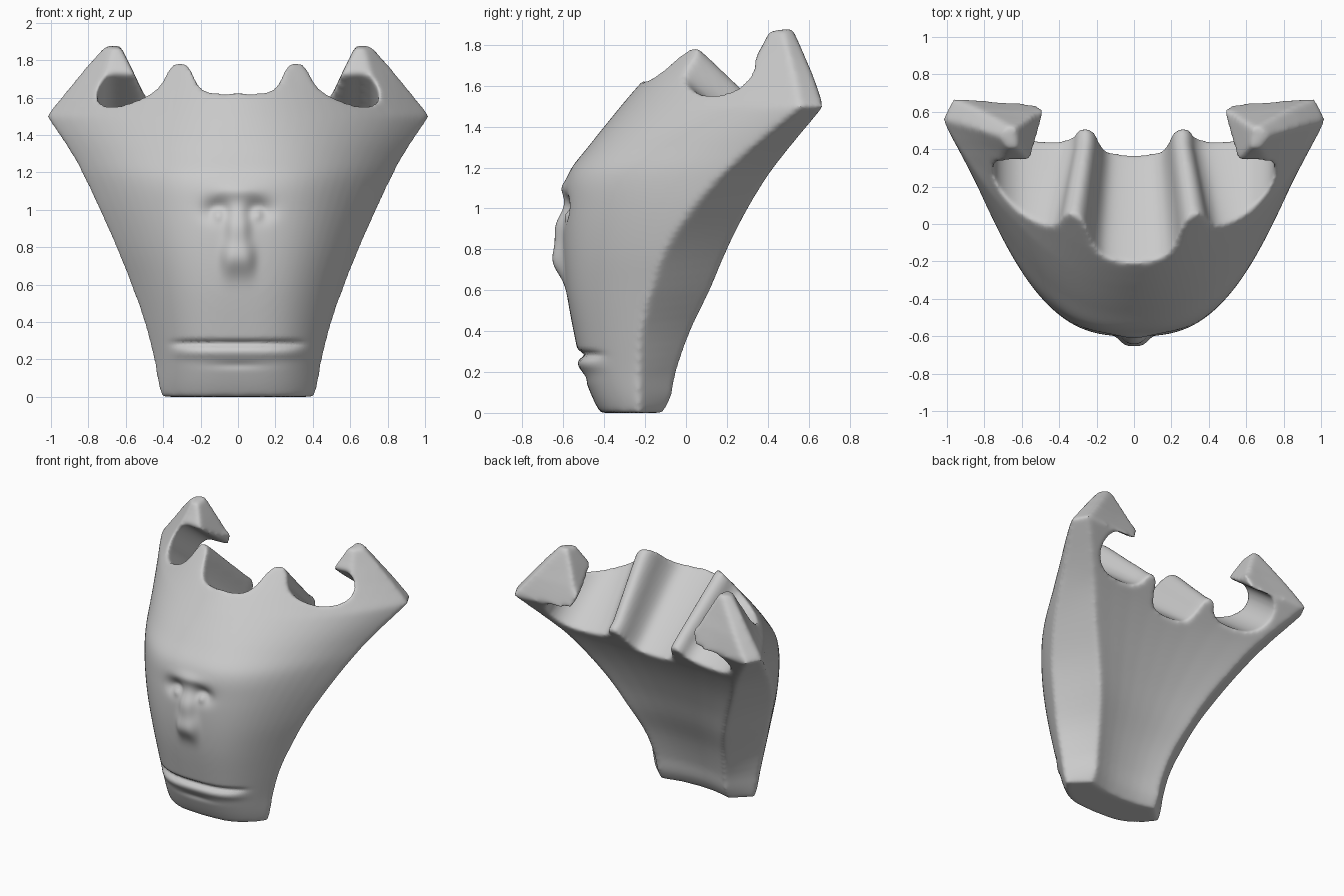
import bpy, bmesh, math

if "Cube" in bpy.data.objects:
    bpy.data.objects.remove(bpy.data.objects["Cube"])

def mesh_object(name, verts, faces):
    me = bpy.data.meshes.new(name)
    bm = bmesh.new()
    vs = [bm.verts.new(v) for v in verts]
    for f in faces:
        bm.faces.new([vs[i] for i in f])
    bmesh.ops.recalc_face_normals(bm, faces=bm.faces)
    bm.to_mesh(me)
    bm.free()
    ob = bpy.data.objects.new(name, me)
    bpy.context.collection.objects.link(ob)
    return ob

def loft(name, rings):
    n = len(rings[0])
    verts = [p for r in rings for p in r]
    faces = [(k * n + i, k * n + (i + 1) % n, (k + 1) * n + (i + 1) % n, (k + 1) * n + i)
             for k in range(len(rings) - 1) for i in range(n)]
    last = (len(rings) - 1) * n
    faces += [tuple(range(n)), tuple(range(last, last + n))]
    return mesh_object(name, verts, faces)

def mirrored(half):
    return half + [(-x, v) for x, v in reversed(half)]

def chaikin(pts):
    out = []
    for (ax, ay), (bx, by) in zip(pts, pts[1:] + pts[:1]):
        out += [(.75 * ax + .25 * bx, .75 * ay + .25 * by),
                (.25 * ax + .75 * bx, .25 * ay + .75 * by)]
    return out

def smooth_levels(rows, steps=4):
    # cubic in-between rows, with slopes taken over the height column
    def slope(i, c):
        a, b = rows[max(i - 1, 0)], rows[min(i + 1, len(rows) - 1)]
        return (b[c] - a[c]) / (b[0] - a[0])
    out = []
    for i in range(len(rows) - 1):
        p, q = rows[i], rows[i + 1]
        h = q[0] - p[0]
        for k in range(steps):
            t = k / steps
            row = [p[0] + h * t]
            for c in range(1, len(p)):
                row.append((2*t**3 - 3*t*t + 1) * p[c] + (t**3 - 2*t*t + t) * h * slope(i, c)
                           + (3*t*t - 2*t**3) * q[c] + (t**3 - t*t) * h * slope(i + 1, c))
            out.append(row)
    return out + [list(rows[-1])]

# Body: height, front y, half width, widest y, back half width, back y, curve power
levels = [
    (0.00, -.42, .415, -.23, .28, -.11, 3.2),
    (0.08, -.46, .435, -.23, .28, -.07, 3.2),
    (0.20, -.505, .455, -.23, .29, -.045, 3.2),
    (0.40, -.55, .505, -.22, .33, .025, 3.1),
    (0.60, -.585, .575, -.17, .40, .12, 3.0),
    (0.80, -.60, .655, -.10, .49, .205, 2.9),
    (1.00, -.595, .745, .03, .60, .305, 2.8),
    (1.17, -.575, .825, .18, .70, .41, 2.6),
    (1.30, -.48, .895, .32, .80, .51, 2.4),
    (1.50, -.32, 1.03, .56, .97, .675, 2.0),
]
horn_levels = [
    (1.50, -.32, 1.03, .56, .97, .675, 2.0),
    (1.65, -.19, .91, .53, .85, .625, 1.9),
    (1.88, 0.04, .72, .47, .67, .525, 1.9),
]
ts = [i / 16 for i in range(17)]
rings = []
for z, yf, w, yw, wb, yb, p in smooth_levels(levels) + smooth_levels(horn_levels, 2)[1:]:
    half = [(w * t, yf + (yw - yf) * t ** p) for t in ts]
    half += [(wb, yb), (wb * .75, yb - .02), (wb * .5, yb - .035), (wb * .25, yb - .043)]
    ring = half + [(0, yb - .045)] + [(-x, y) for x, y in reversed(half[1:])]
    rings.append([(x, y, z) for x, y in ring])
body = loft("mask_body", rings)

# Tilted scalloped outline with hooked horns, extruded along the lean
a = 0.65
sa, ca = math.sin(a), math.cos(a)
half = [(.13, 1.17), (.21, 1.24), (.27, 1.46), (.37, 1.46), (.42, 1.32),
        (.50, 1.28), (.62, 1.28), (.73, 1.36), (.76, 1.48), (.70, 1.585), (.59, 1.575),
        (.50, 1.58), (.48, 1.68), (.57, 1.78), (.70, 1.83), (1.2, 1.62), (1.3, -1.2)]
scallop = chaikin(chaikin(mirrored(half)))

def tapered(x, v, back):
    # inner ridges converge and drop a little towards the back
    k = back * max(0, min(1, (.6 - abs(x)) / .2)) if v < 1.5 else 0
    x, v = x * (1 - .2 * k), v - .2 * k * max(0, v - 1.17)
    return x, v

prism_rings = []
for s, back in ((-4, 0), (-1.05, 0), (-.5, 1), (4, 1)):
    pts = [tapered(x, v, back) for x, v in scallop]
    prism_rings.append([(x, v * sa + s * ca, v * ca - s * sa) for x, v in pts])
prism = loft("scallop_cutter", prism_rings)

# Front outline trimming the inner slope of the horns
outline = mirrored([(.42, 2.1), (.445, 1.64), (.50, 1.61), (.57, 1.76), (.63, 1.88),
                    (.71, 1.88), (1.06, 1.5), (1.3, -.5)])
trim = loft("outline_cutter", [[(x, y, z) for x, z in outline] for y in (-2, 2)])

# Side outline trimming the front of the horns
side = [(-2, -1), (-2, 1.79), (.06, 1.79), (.25, 1.655), (.30, 1.67), (.37, 1.79), (.41, 1.87),
        (.53, 1.88), (.63, 1.66), (.8, 1.5), (.8, -1)]
side_trim = loft("side_cutter", [[(x, y, z) for y, z in side] for x in (-2, 2)])

cutters = (prism, trim, side_trim)
for cutter in cutters:
    cutter.hide_render = True
    m = body.modifiers.new("cut", 'BOOLEAN')
    m.operation = 'INTERSECT'
    m.solver = 'EXACT'
    m.object = cutter
m = body.modifiers.new("remesh", 'REMESH')
m.mode = 'VOXEL'
m.voxel_size = .014
m = body.modifiers.new("soften", 'SMOOTH')
m.factor = .5
m.iterations = 18

dg = bpy.context.evaluated_depsgraph_get()
me = bpy.data.meshes.new_from_object(body.evaluated_get(dg))
body.modifiers.clear()
body.data = me
for cutter in cutters:
    bpy.data.objects.remove(cutter)

# Face relief: x, z, x spread, z spread, outward amount, edge power
relief = [
    (0, .74, .085, .085, .05, 4), (0, .90, .06, .11, .04, 3),    # nose
    (.11, 1.0, .075, .055, -.045, 2), (-.11, 1.0, .075, .055, -.045, 2),  # sockets
    (.105, .975, .03, .032, .03, 2), (-.105, .975, .03, .032, .03, 2),  # eyes
    (0, 1.10, .12, .04, .018, 2),                                 # brow
    (0, .285, .34, .018, -.028, 10), (0, .235, .34, .03, .014, 10),  # mouth
    (0, .17, .15, .02, -.008, 2),                                 # chin crease
]
bm = bmesh.new()
bm.from_mesh(me)
bm.normal_update()
for v in bm.verts:
    if v.co.y < -.2 and v.normal.y < -.2:
        v.co.y -= sum(amt * math.exp(-abs((v.co.x - x) / sx) ** e - ((v.co.z - z) / sz) ** 2)
                      for x, z, sx, sz, amt, e in relief)
for f in bm.faces:
    f.smooth = True
# Rest the base on the ground
low = min(v.co.z for v in bm.verts)
for v in bm.verts:
    v.co.z -= low
bm.to_mesh(me)
bm.free()
